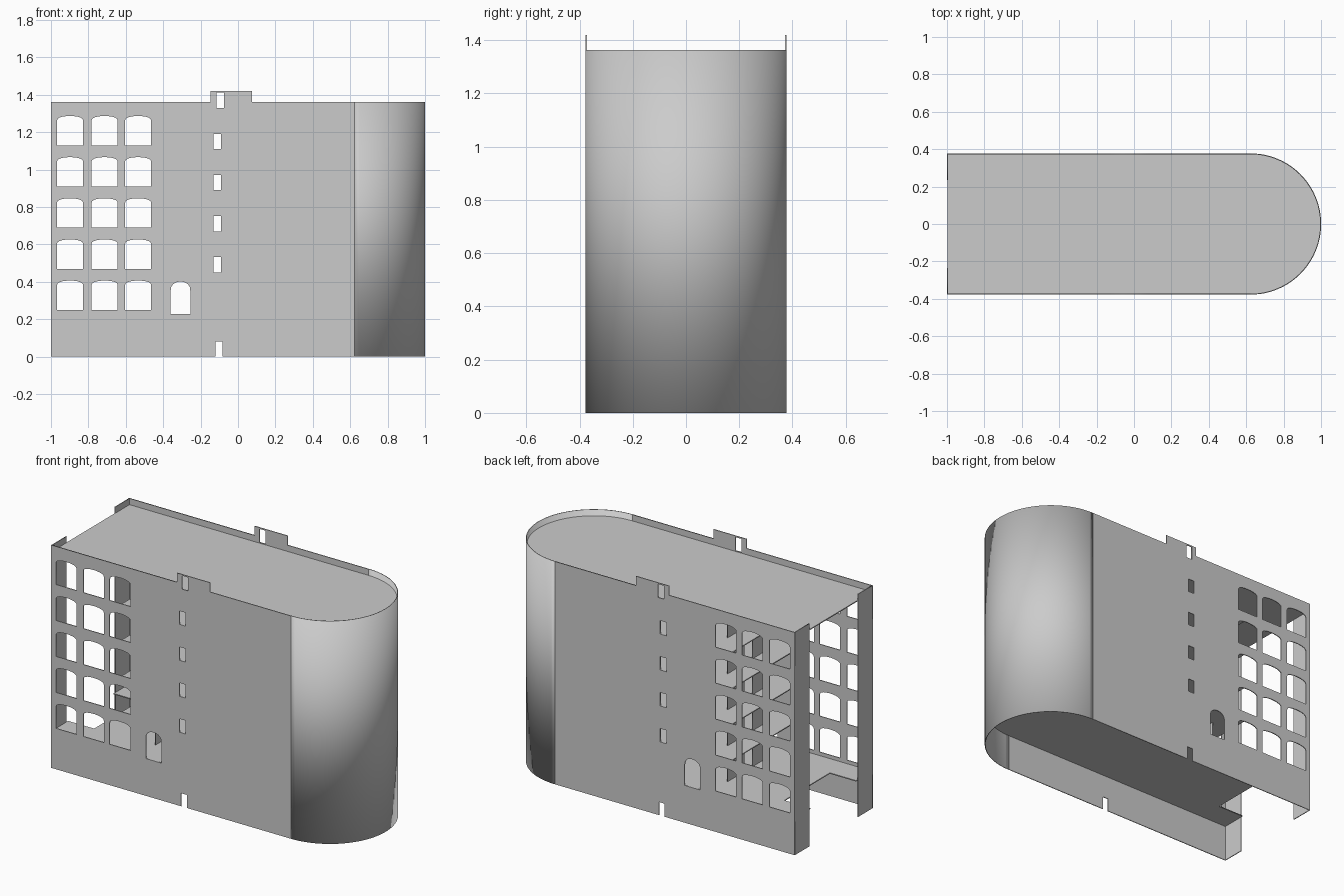
import bpy, bmesh, math
from mathutils import Matrix

if "Cube" in bpy.data.objects:
    bpy.data.objects.remove(bpy.data.objects["Cube"])

R, CX, TOP = 0.375, 0.623, 1.363      # half depth, centre of round end, parapet height
T = 0.005                              # shell thickness
LEVELS = [0.445, 0.665, 0.885, 1.105]  # upper floor heights


def plate(name, loops, thick, matrix):
    """Flat plate from 2D outlines (first is the edge, the rest are holes)."""
    cu = bpy.data.curves.new(name, 'CURVE')
    cu.dimensions = '2D'
    cu.fill_mode = 'BOTH'
    cu.extrude = thick / 2
    for pts in loops:
        sp = cu.splines.new('POLY')
        sp.points.add(len(pts) - 1)
        for p, (a, b) in zip(sp.points, pts):
            p.co = (a, b, 0, 1)
        sp.use_cyclic_u = True
    ob = bpy.data.objects.new(name, cu)
    ob.matrix_world = matrix
    bpy.context.collection.objects.link(ob)
    bpy.ops.object.select_all(action='DESELECT')
    ob.select_set(True)
    bpy.context.view_layer.objects.active = ob
    bpy.ops.object.convert(target='MESH')
    return bpy.context.object


def rect(x0, x1, z0, z1):
    return [(x0, z0), (x1, z0), (x1, z1), (x0, z1)]


def arched(x0, x1, z0, z1, rise, n=10):
    """Opening with a half-ellipse head."""
    c, h = (x0 + x1) / 2, (x1 - x0) / 2
    head = [(c + h * math.cos(math.pi * i / n),
             z1 - rise + rise * math.sin(math.pi * i / n) ** 0.8 if 0 < i < n else z1 - rise)
            for i in range(n + 1)]
    return [(x0, z0), (x1, z0)] + head


def stadium(x0, notch=None, r=R - T / 2):
    """Floor outline with a round right end and optional notch at the left."""
    pts = [(x0, -r)] + [(CX + r * math.cos(a), r * math.sin(a))
                        for a in (math.radians(-90 + 180 * i / 48) for i in range(49))] + [(x0, r)]
    if notch:
        nx, ny = notch
        pts += [(x0, ny), (nx, ny), (nx, -ny), (x0, -ny)]
    return pts


# long walls: outline has the roof tab and the ground-level slot
outline = [(-1, 0), (-0.12, 0), (-0.12, 0.08), (-0.082, 0.08), (-0.082, 0), (CX, 0),
           (CX, TOP), (0.075, TOP), (0.075, 1.42), (-0.148, 1.42), (-0.148, TOP), (-1, TOP)]
openings = [arched(-0.36, -0.255, 0.228, 0.402, 0.05)]
for z in [0.25] + [v + 0.025 for v in LEVELS]:
    for x in (-0.968, -0.783, -0.604):
        openings.append(arched(x, x + 0.14, z, z + 0.157, 0.025))
for z in LEVELS:
    openings.append(rect(-0.132, -0.09, z + 0.005, z + 0.087))
openings.append(rect(-0.115, -0.075, 1.33, 1.412))
stand = Matrix.Rotation(math.pi / 2, 4, 'X')
for name, y in (("front_wall", -R), ("back_wall", R)):
    plate(name, [outline] + openings, T, Matrix.Translation((0, y, 0)) @ stand)

# round end wall
bm = bmesh.new()
base = [bm.verts.new((CX + R * math.cos(a), R * math.sin(a), 0))
        for a in (math.radians(-90 + 180 * i / 48) for i in range(49))]
edges = [bm.edges.new(e) for e in zip(base, base[1:])]
up = bmesh.ops.extrude_edge_only(bm, edges=edges)['geom']
bmesh.ops.translate(bm, vec=(0, 0, TOP), verts=[g for g in up if isinstance(g, bmesh.types.BMVert)])
bmesh.ops.recalc_face_normals(bm, faces=bm.faces)
me = bpy.data.meshes.new("round_wall")
bm.to_mesh(me)
bm.free()
wall = bpy.data.objects.new("round_wall", me)
bpy.context.collection.objects.link(wall)
mod = wall.modifiers.new("Thickness", 'SOLIDIFY')
mod.thickness, mod.offset = T, 0
bpy.ops.object.select_all(action='DESELECT')
wall.select_set(True)
bpy.context.view_layer.objects.active = wall
bpy.ops.object.shade_smooth_by_angle(angle=math.radians(30))

# corner returns at the open left end
side = Matrix.Rotation(math.pi / 2, 4, 'Z') @ stand
left = Matrix.Translation((-1 + T / 2, 0, 0)) @ side
plate("front_corner_return", [rect(-R, -0.235, 0, TOP)], T, left)
plate("back_corner_return", [rect(0.235, R, 0, TOP)], T, left)

# floors and roof
def level(name, pts, z):
    plate(name, [pts], 0.006, Matrix.Translation((0, 0, z)))

level("ground_floor", stadium(-0.997, (-0.82, 0.22)), 0.225)
for i, z in enumerate(LEVELS):
    level(f"upper_floor_{i + 1}", stadium(-0.55), z)
level("roof", stadium(-0.997), 1.322)

# inner partition between the open bay and the rooms, one piece per storey
inner = Matrix.Translation((-0.42, 0, 0)) @ side
for i, (z0, z1) in enumerate(zip([0.225] + LEVELS, LEVELS + [1.322])):
    plate(f"partition_{i + 1}", [rect(-0.2, 0.2, z0, z1), rect(-0.04, 0.04, z0 + 0.01, z0 + 0.15)], T, inner)
